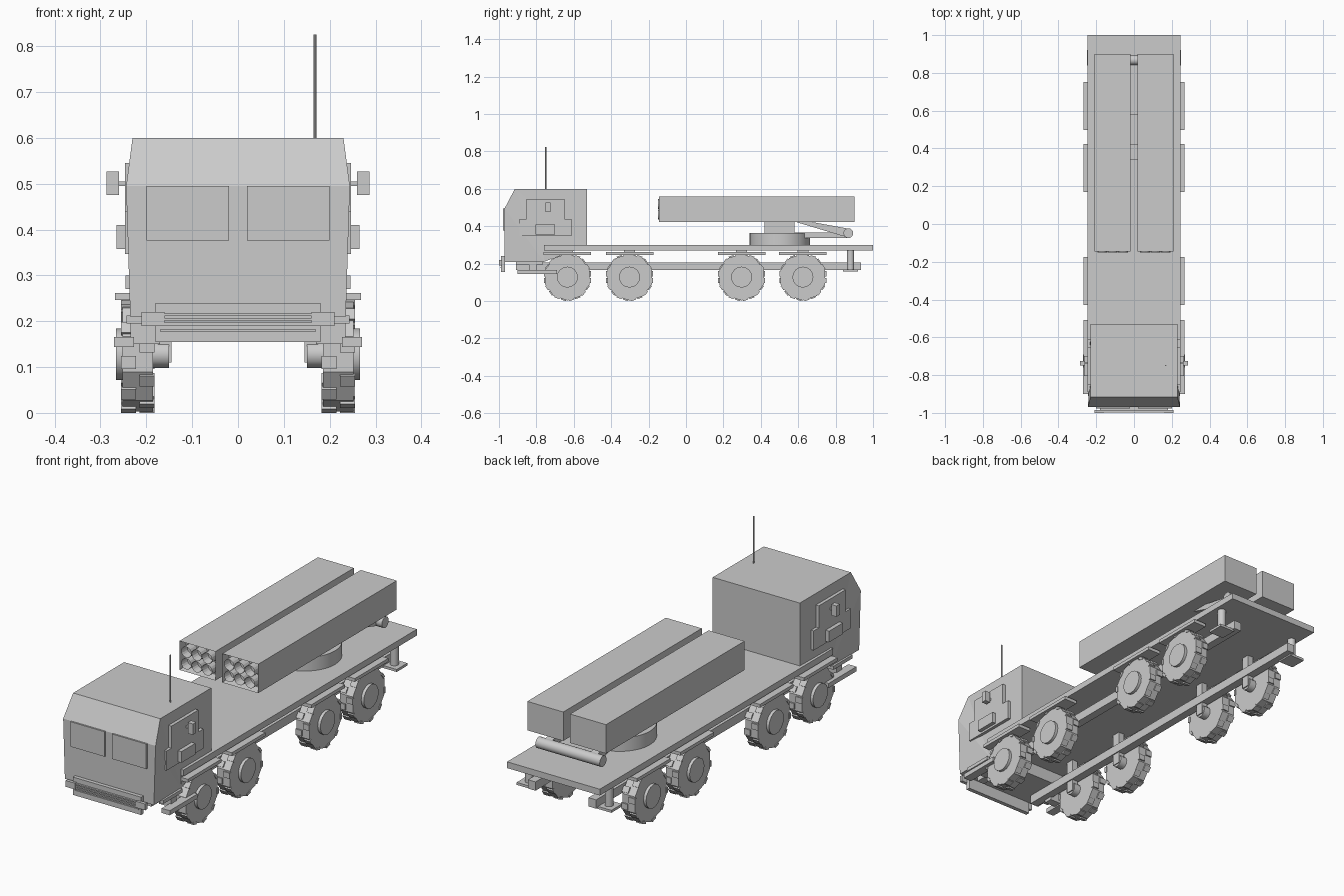
import bpy, bmesh, math
from mathutils import Vector, Matrix

cube = bpy.data.objects.get("Cube")
if cube:
    bpy.data.objects.remove(cube, do_unlink=True)

grey = bpy.data.materials.new("light_grey")
grey.use_nodes = True
grey.diffuse_color = (0.6, 0.6, 0.6, 1)
grey.node_tree.nodes["Principled BSDF"].inputs["Base Color"].default_value = (0.6, 0.6, 0.6, 1)


def finish(name, bm):
    bmesh.ops.recalc_face_normals(bm, faces=bm.faces[:])
    mesh = bpy.data.meshes.new(name)
    bm.to_mesh(mesh)
    bm.free()
    mesh.materials.append(grey)
    obj = bpy.data.objects.new(name, mesh)
    bpy.context.collection.objects.link(obj)
    return obj


def add_box(bm, x, y, z):
    """Box from (min, max) pairs on each axis."""
    size = Vector((x[1] - x[0], y[1] - y[0], z[1] - z[0]))
    mid = Vector((sum(x), sum(y), sum(z))) / 2
    bmesh.ops.create_cube(bm, size=1, matrix=Matrix.Translation(mid) @ Matrix.Diagonal(size.to_4d()))


def box(name, x, y, z):
    bm = bmesh.new()
    add_box(bm, x, y, z)
    return finish(name, bm)


def pair(name, x, y, z):
    """The same box on both sides of the vehicle."""
    box("left_" + name, x, y, z)
    box("right_" + name, (-x[1], -x[0]), y, z)


def add_cylinder(bm, centre, radius, depth, axis, sides, turn=0):
    turns = {"x": Matrix.Rotation(math.pi / 2, 4, "Y"),
             "y": Matrix.Rotation(math.pi / 2, 4, "X"), "z": Matrix()}
    bmesh.ops.create_cone(bm, cap_ends=True, segments=sides, radius1=radius, radius2=radius, depth=depth,
                          matrix=Matrix.Translation(centre) @ turns[axis] @ Matrix.Rotation(turn, 4, "Z"))


def cylinder(name, centre, radius, depth, axis, sides=24, smooth=True):
    bm = bmesh.new()
    add_cylinder(bm, centre, radius, depth, axis, sides)
    obj = finish(name, bm)
    if smooth:
        bpy.ops.object.select_all(action="DESELECT")
        obj.select_set(True)
        bpy.context.view_layer.objects.active = obj
        bpy.ops.object.shade_smooth_by_angle(angle=math.radians(35))
    return obj


def side_plate(name, outline, x0, x1):
    """Extrude a (y, z) outline along x."""
    bm = bmesh.new()
    face = bm.faces.new([bm.verts.new((x0, y, z)) for y, z in outline])
    moved = bmesh.ops.extrude_face_region(bm, geom=[face])["geom"]
    bmesh.ops.translate(bm, vec=(x1 - x0, 0, 0), verts=[v for v in moved if isinstance(v, bmesh.types.BMVert)])
    return finish(name, bm)


# Cab: side profile with a half width at each corner
profile = [(-0.97, 0.21, 0.235), (-0.97, 0.495, 0.244), (-0.915, 0.6, 0.23),
           (-0.53, 0.6, 0.23), (-0.53, 0.295, 0.23), (-0.76, 0.295, 0.234), (-0.76, 0.21, 0.232)]
bm = bmesh.new()
left = [bm.verts.new((w, y, z)) for y, z, w in profile]
right = [bm.verts.new((-w, y, z)) for y, z, w in profile]
bm.faces.new(left)
bm.faces.new(right[::-1])
for i in range(len(profile)):
    j = (i + 1) % len(profile)
    bm.faces.new((left[i], right[i], right[j], left[j]))
bmesh.ops.triangulate(bm, faces=[f for f in bm.faces if len(f.verts) > 4])
finish("cab", bm)

# Cab fittings
pair("windscreen", (0.02, 0.2), (-0.978, -0.969), (0.376, 0.495))
door = [(-0.89, 0.347), (-0.612, 0.347), (-0.612, 0.44), (-0.65, 0.44),
        (-0.65, 0.545), (-0.853, 0.545), (-0.853, 0.44), (-0.89, 0.44)]
for side, name in ((1, "left"), (-1, "right")):
    side_plate(name + "_door_panel", door, side * 0.225, side * 0.246)
pair("door_box", (0.24, 0.265), (-0.805, -0.70), (0.357, 0.41))
pair("mirror", (0.26, 0.287), (-0.75, -0.725), (0.475, 0.527))
pair("mirror_arm", (0.24, 0.265), (-0.742, -0.733), (0.495, 0.505))
cylinder("antenna", (0.168, -0.75, 0.71), 0.003, 0.23, "z", 8)

# Front bumper with slats between two end blocks
box("bumper_plate", (-0.18, 0.18), (-0.988, -0.968), (0.155, 0.24))
pair("bumper_end", (0.16, 0.21), (-1.0, -0.984), (0.19, 0.22))
for i in range(3):
    z = 0.191 + i * 0.01
    box("bumper_slat_%d" % (i + 1), (-0.165, 0.165), (-0.997, -0.985), (z, z + 0.006))
box("bumper_lip", (-0.17, 0.17), (-0.992, -0.985), (0.178, 0.182))

# Deck and chassis
box("deck", (-0.245, 0.245), (-0.76, 1.0), (0.27, 0.3))
pair("chassis_rail", (0.14, 0.18), (-0.91, 0.935), (0.165, 0.207))
pair("cab_sill", (0.16, 0.243), (-0.91, -0.765), (0.195, 0.212))
pair("side_step", (0.227, 0.27), (-0.9, -0.69), (0.144, 0.166))
pair("step_bracket", (0.17, 0.235), (-0.84, -0.8), (0.15, 0.2))


def tyre(name, side, y):
    """Ten-sided tyre with alternating tread blocks, and a hub."""
    bm = bmesh.new()
    x, z = side * 0.2185, 0.128
    add_cylinder(bm, (x, y, z), 0.125, 0.067, "x", 10, math.pi / 2)
    apothem = 0.125 * math.cos(math.pi / 10)
    for i in range(20):
        facet = (i // 2 + 0.5) * math.pi / 5
        half = 1 if i % 2 else -1
        place = (Matrix.Translation((x, y, z)) @ Matrix.Rotation(facet, 4, "X")
                 @ Matrix.Translation((half * 0.02, half * 0.018, apothem)))
        bmesh.ops.create_cube(bm, size=1, matrix=place @ Matrix.Diagonal((0.033, 0.028, 0.012, 1)))
    finish(name + "_tyre", bm)
    cylinder(name + "_hub", (side * 0.255, y, z), 0.056, 0.022, "x", 16)
    cylinder(name + "_axle_stub", (side * 0.175, y, z), 0.03, 0.05, "x", 12)


# Four axles with guards and hangers
for n, y in enumerate((-0.634, -0.302, 0.297, 0.625), 1):
    for side, word in ((1, "left"), (-1, "right")):
        tyre("%s_%d" % (word, n), side, y)
    pair("guard_%d" % n, (0.2, 0.268), (y - 0.127, y + 0.127), (0.246, 0.262))
    pair("guard_bracket_%d" % n, (0.205, 0.235), (y - 0.03, y + 0.03), (0.26, 0.272))
    pair("hanger_%d" % n, (0.145, 0.175), (y - 0.02, y + 0.02), (0.11, 0.272))

# Rear stabilisers
for side, word in ((1, "left"), (-1, "right")):
    cylinder(word + "_jack", (side * 0.21, 0.88, 0.22), 0.019, 0.102, "z", 16)
pair("jack_foot", (0.17, 0.25), (0.84, 0.92), (0.158, 0.17))

# Turntable and lifting gear
cylinder("turntable", (0, 0.502, 0.332), 0.162, 0.066, "z", 32)
box("lift_base", (-0.095, 0.095), (0.5, 0.87), (0.337, 0.366))
cylinder("lift_roller", (0, 0.868, 0.363), 0.026, 0.34, "x", 20)
arm = [(0.58, 0.425), (0.66, 0.425), (0.88, 0.385), (0.86, 0.345), (0.84, 0.347)]
for x in (-0.12, 0.12):
    side_plate("lift_arm", arm, x - 0.018, x + 0.018)
box("cradle", (-0.09, 0.09), (0.42, 0.58), (0.36, 0.422))


def launch_pod(name, x0, x1):
    """Box with an open front holding six hollow tubes."""
    z0, z1 = 0.422, 0.56
    bm = bmesh.new()
    add_box(bm, (x0, x1), (-0.145, 0.9), (z0, z1))
    front = [f for f in bm.faces if f.calc_center_median().y < -0.14]
    bmesh.ops.inset_region(bm, faces=front, thickness=0.01)
    bmesh.ops.translate(bm, vec=(0, 0.04, 0), verts=front[0].verts[:])
    finish(name, bm)
    bm = bmesh.new()
    for col in range(3):
        for row in range(2):
            centre = ((x0 + x1) / 2 + (col - 1) * 0.055, -0.126, (z0 + z1) / 2 + (row - 0.5) * 0.056)
            add_cylinder(bm, centre, 0.026, 0.05, "y", 16)
    mouths = [f for f in bm.faces if f.calc_center_median().y < -0.15]
    bmesh.ops.inset_individual(bm, faces=mouths, thickness=0.004)
    bmesh.ops.translate(bm, vec=(0, 0.04, 0), verts=[v for f in mouths for v in f.verts])
    finish(name + "_tubes", bm)


launch_pod("left_launch_pod", 0.018, 0.208)
launch_pod("right_launch_pod", -0.208, -0.018)
